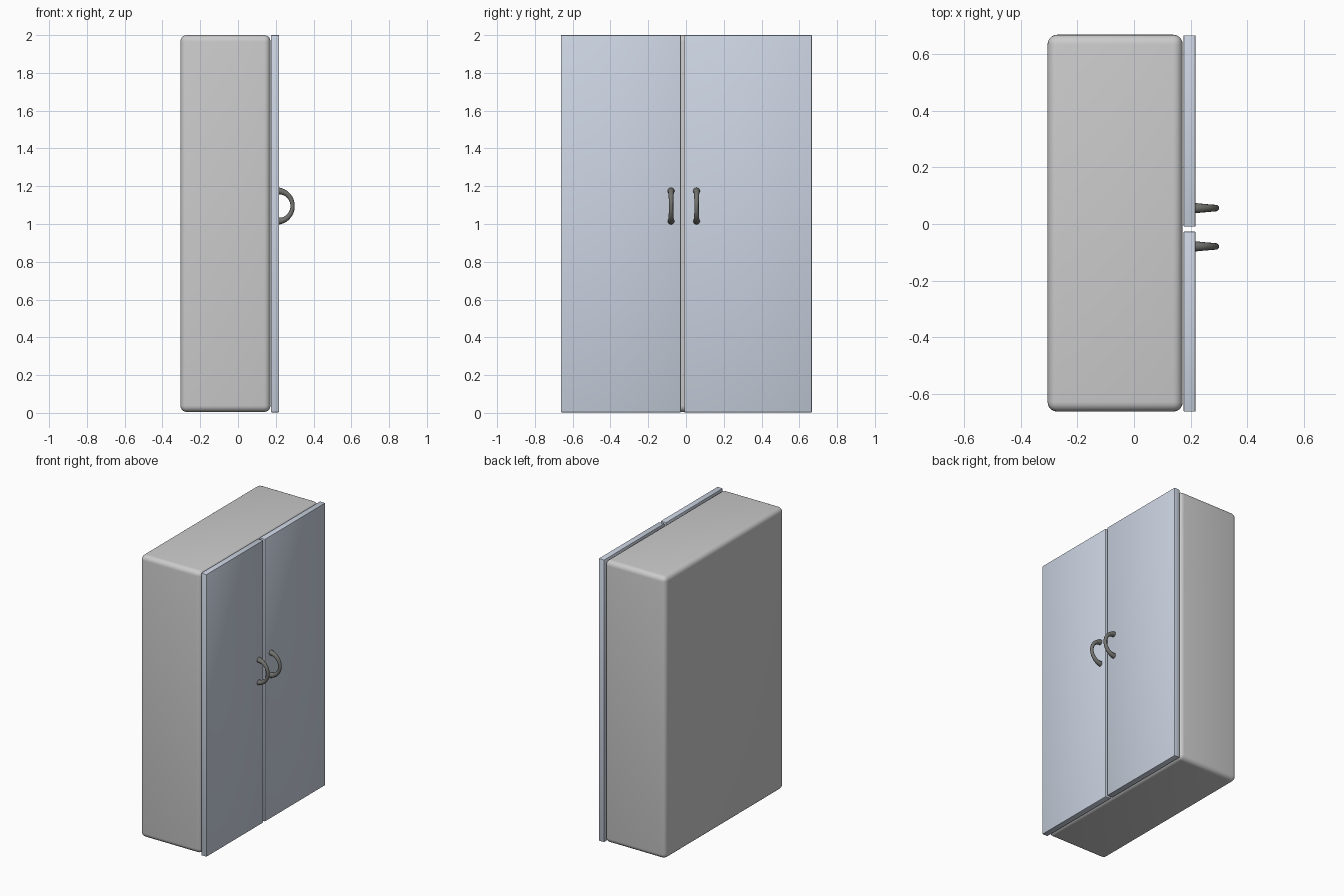
import bpy
import math

if "Cube" in bpy.data.objects:
    bpy.data.objects.remove(bpy.data.objects["Cube"])


def material(name, rgb):
    m = bpy.data.materials.new(name)
    m.diffuse_color = (*rgb, 1)
    m.use_nodes = True
    m.node_tree.nodes["Principled BSDF"].inputs["Base Color"].default_value = m.diffuse_color
    return m


def box(name, lo, hi, bevel, segments, mat=None):
    """Bevelled box spanning two corners."""
    bpy.ops.mesh.primitive_cube_add(size=1)
    ob = bpy.context.object
    ob.name = name
    ob.location = [(a + b) / 2 for a, b in zip(lo, hi)]
    ob.scale = [b - a for a, b in zip(lo, hi)]
    bpy.ops.object.transform_apply(location=False, rotation=False, scale=True)
    mod = ob.modifiers.new("bevel", 'BEVEL')
    mod.width = bevel
    mod.segments = segments
    bpy.ops.object.modifier_apply(modifier=mod.name)
    bpy.ops.object.shade_smooth_by_angle(angle=math.radians(35))
    if mat:
        ob.data.materials.append(mat)
    return ob


def handle(name, y, mat):
    """Half-ring pull, thicker at its two feet."""
    n = 25
    cu = bpy.data.curves.new(name, 'CURVE')
    cu.dimensions = '3D'
    cu.bevel_depth = 1
    cu.bevel_resolution = 4
    cu.use_fill_caps = True
    sp = cu.splines.new('POLY')
    sp.points.add(n - 1)
    for i, p in enumerate(sp.points):
        t = 2 * i / (n - 1) - 1
        a = t * math.radians(92)
        p.co = (0.211 + 0.078 * math.cos(a), y, 1.095 + 0.08 * math.sin(a), 1)
        p.radius = 0.0115 + 0.0075 * t * t
    ob = bpy.data.objects.new(name, cu)
    bpy.context.collection.objects.link(ob)
    bpy.ops.object.select_all(action='DESELECT')
    ob.select_set(True)
    bpy.context.view_layer.objects.active = ob
    bpy.ops.object.convert(target='MESH')
    ob = bpy.context.object
    bpy.ops.object.shade_smooth_by_angle(angle=math.radians(40))
    ob.data.materials.append(mat)


blue = material("door_blue", (0.60, 0.66, 0.76))
dark = material("handle_dark", (0.17, 0.17, 0.16))

# Cabinet with soft rounded edges
box("cabinet_body", (-0.305, -0.662, 0.005), (0.172, 0.668, 2.0), 0.034, 5)

# Pair of doors and their pulls
for side, y0, y1, yh in (("left", -0.662, -0.027, -0.079),
                         ("right", -0.009, 0.666, 0.056)):
    box(side + "_door", (0.175, y0, 0.003), (0.217, y1, 2.0), 0.003, 2, blue)
    handle(side + "_handle", yh, dark)
